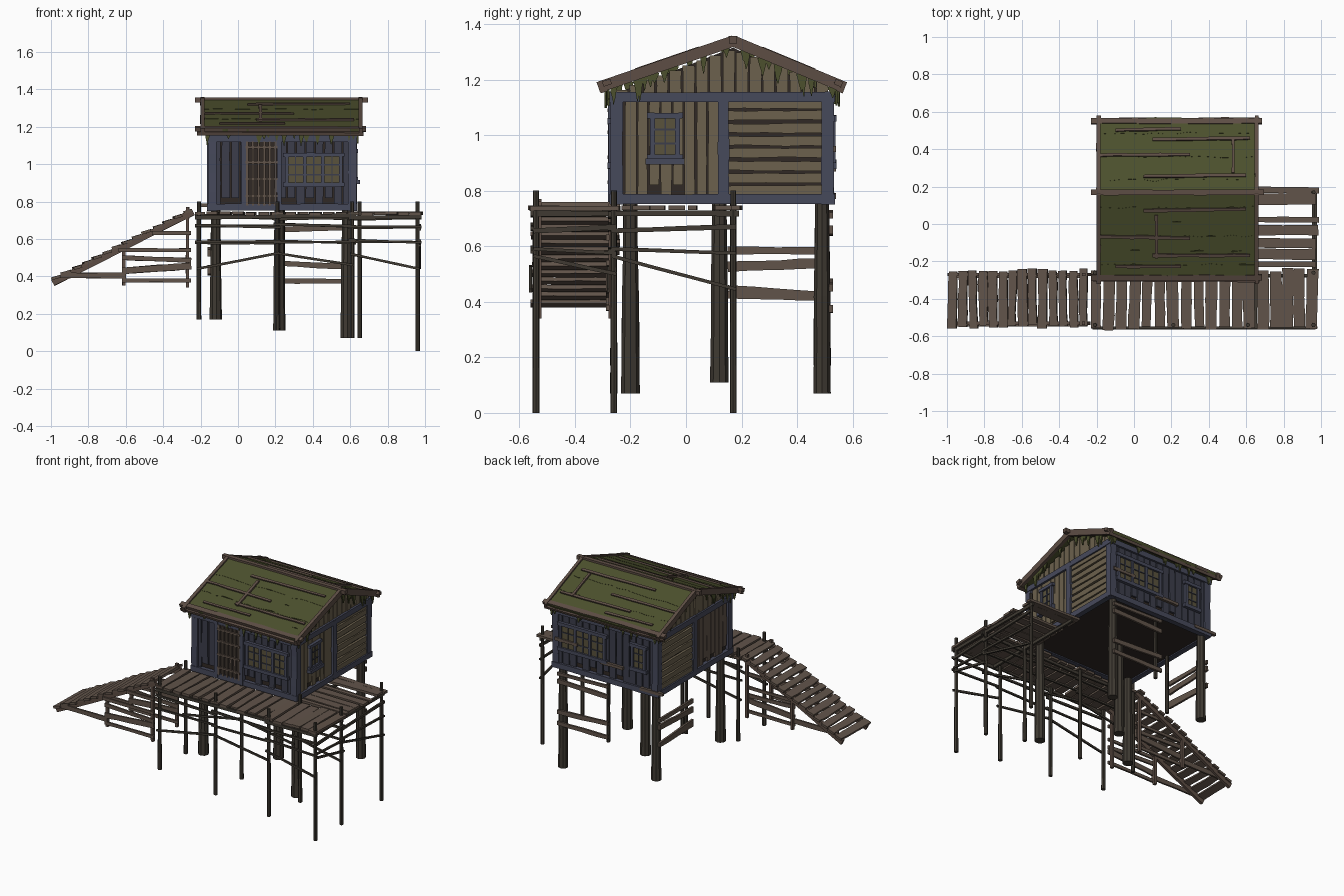
import bpy, bmesh, random, math
from mathutils import Vector as V

if "Cube" in bpy.data.objects:
    bpy.data.objects.remove(bpy.data.objects["Cube"])

random.seed(7)
R = random.uniform
COL = {"deck": (.12, .088, .068), "post": (.05, .042, .032), "blue": (.062, .067, .105),
       "slate": (.045, .048, .07), "tan": (.15, .12, .075), "moss": (.072, .08, .026),
       "dark": (.03, .022, .018), "trim": (.11, .075, .058), "glass": (.1, .085, .045)}
MATS = {}
for k, c in COL.items():
    MATS[k] = bpy.data.materials.new(k)
    MATS[k].diffuse_color = (*c, 1)
parts = {}


def get(part, mat):
    return parts.setdefault(part, (bmesh.new(), mat))[0]


def loft(bm, rings):
    k = len(rings[0])
    vs = [[bm.verts.new(p) for p in r] for r in rings]
    for r0, r1 in zip(vs, vs[1:]):
        for i in range(k):
            bm.faces.new((r0[i], r0[(i + 1) % k], r1[(i + 1) % k], r1[i]))
    bm.faces.new(vs[0][::-1])
    bm.faces.new(vs[-1])


# board from a to b: width w across, thickness t along normal n, optional ragged segments
def beam(part, mat, a, b, w, t, n, seg=1, j=0, taper=1):
    a, b = V(a), V(b)
    d = (b - a).normalized()
    s = d.cross(V(n)).normalized()
    n = s.cross(d)
    rings = []
    for i in range(seg + 1):
        f = i / seg
        c = a.lerp(b, f) + s * R(-j, j) * w * .4
        h = w / 2 * (1 + R(-j, j)) * (1 + (taper - 1) * f)
        rings.append([c - s * h - n * t / 2, c + s * h - n * t / 2, c + s * h + n * t / 2, c - s * h + n * t / 2])
    loft(get(part, mat), rings)


# round log standing between z0 and z1 with tapering, slightly uneven radius
def log(part, x, y, z0, z1, r0, r1, sides=8):
    rings = []
    for i in range(5):
        f = i / 4
        r = (r0 + (r1 - r0) * f) * R(.95, 1.05)
        rings.append([(x + r * math.cos(2 * math.pi * k / sides), y + r * math.sin(2 * math.pi * k / sides),
                       z0 + (z1 - z0) * f) for k in range(sides)])
    loft(get(part, "post"), rings)


# house core: dark floor, walls and gable prism
X0, X1, Y0, Y1, ZB, ZT = -.14, .61, -.25, .51, .76, 1.15
RY, RZ = .17, 1.325
core = [(Y0, ZB), (Y1, ZB), (Y1, ZT), (RY, RZ - .01), (Y0, ZT)]
loft(get("house_core", "dark"), [[(x, y, z) for y, z in core] for x in (X0, X1)])

NORM = {"front": V((0, -1, 0)), "back": V((0, 1, 0)), "right": V((1, 0, 0)), "left": V((-1, 0, 0))}


def P(side, u, z, o=0):
    base = {"front": (u, Y0, z), "back": (u, Y1, z), "right": (X1, u, z), "left": (X0, u, z)}[side]
    return V(base) + NORM[side] * o


def board(part, mat, side, u0, z0, u1, z1, w, t=.012, o=.006, seg=1, j=0):
    beam(part, mat, P(side, u0, z0, o), P(side, u1, z1, o), w, t, NORM[side], seg, j)


def planks(part, mat, side, u0, u1, n, z0=ZB, z1=ZT):
    st = (u1 - u0) / n
    for i in range(n):
        u = u0 + (i + .5) * st
        board(part, mat, side, u, z0 + random.choice((0, 0, .02, .06)), u, z1 - R(0, .01), st * R(.8, .97),
              R(.01, .016), seg=3, j=.06)


def window(side, u0, u1, z0, z1, panes):
    nm, zc = side + "_window", (z0 + z1) / 2
    board(nm + "_glass", "glass", side, u0, zc, u1, zc, z1 - z0, .01, .014)
    for z in (z0, z1):
        board(nm + "_frame", "blue", side, u0 - .02, z, u1 + .02, z, .022, .024, .02, 2, .1)
    for i in range(panes + 1):
        u = u0 + (u1 - u0) * i / panes
        board(nm + "_frame", "blue", side, u, z0, u, z1, .018, .02, .019)
        if i < panes:
            m = u + (u1 - u0) / panes / 2
            board(nm + "_bars", "slate", side, m, z0, m, z1, .006, .012, .018)
    for f in (1 / 3, 2 / 3):
        z = z0 + (z1 - z0) * f
        board(nm + "_bars", "slate", side, u0, z, u1, z, .006, .012, .018)


# wall cladding
for s in ("front", "back"):
    planks(s + "_wall_planks", "slate", s, X0, X1, 15)
for s in ("right", "left"):
    planks(s + "_wall_planks", "tan" if s == "right" else "deck", s, Y0 + .03, .12, 8)
    for i in range(8):
        z = .8 + i * .045
        board(s + "_wall_siding", "tan", s, .14, z, .51, z + R(-.004, .004), .034, .016, .008, 5, .1)
    # gable planks follow the roof slope
    for i in range(16):
        y = Y0 + .02 + i * .048
        top = RZ - .015 - abs(y - RY) * .37
        board(s + "_gable_planks", random.choice(("tan", "tan")), s, y, 1.14, y, top, .042, R(.01, .018), seg=2, j=.06)
    # mid post
    board("wall_frame", "blue", s, .135, ZB, .135, ZT, .04, .03, .012, 4, .1)

# windows, door
window("front", .26, .55, .89, 1.05, 3)
window("back", .24, .57, .89, 1.06, 3)
window("back", -.06, .03, .9, 1.06, 1)
window("right", -.12, -.03, .92, 1.07, 1)
board("window_sill", "blue", "right", -.145, .905, -.005, .905, .022, .04, .022)
board("door_panel", "dark", "front", .125, .78, .125, 1.12, .17, .012, .014)
for i in range(6):
    u = .05 + i * .03
    board("door_slats", "deck", "front", u, .78, u, 1.12, .013, .014, .022, 3, .1)
for z in (.83, .92, 1.01, 1.09):
    board("door_slats", "deck", "front", .04, z, .21, z, .012, .012, .026)
for u in (.03, .22):
    board("door_jambs", "blue", "front", u, ZB, u, ZT, .025, .03, .016, 3, .08)

# corner posts and horizontal frame
for x in (X0 + .002, X1):
    for y in (Y0, Y1):
        beam("wall_frame", "blue", (x, y, .75), (x, y, 1.155), .045, .045, (1, 0, 0), 4, .06)
for z in (.77, 1.137):
    for s in ("front", "back"):
        board("wall_frame", "blue", s, X0 - .025, z, X1 + .025, z, .036, .036, .008, 6, .05)
    for s in ("left", "right"):
        board("wall_frame", "blue", s, Y0 - .02, z, Y1 + .025, z, .036, .036, .008, 6, .05)
for x, z in ((.64, 1.05), (.3, .98), (.0, .88)):
    board("back_patches", "deck", "back", x - .2, z - .1, x - .03, z - .1, .02, .02, .02, 3, .1)

# roof: slab, ragged mossy courses, loose boards, trim, hanging moss
for tag, ye in (("front", -.29), ("back", .55)):
    ez = 1.172
    top, eave = V((0, RY, RZ + .005)), V((0, ye, ez))
    n = (eave - top).cross(V((1, 0, 0)))
    n = (n if n.z > 0 else -n).normalized()

    def S(x, f, o=0):
        return top.lerp(eave, f) + V((x, 0, 0)) + n * o
    beam(tag + "_roof_slab", "moss", S(.23, 0), S(.23, 1), .84, .02, n)
    for i in range(6):
        f = .09 + i * .165
        beam(tag + "_roof_courses", "moss", S(-.185, f, .012), S(.645, f, .012), .085, .012 + .003 * (i % 2), n, 14, .14)
    for x0, x1, f in ((.05, .6, .2), (-.18, .3, .5), (.1, .62, .72), (-.1, .25, .85)):
        beam(tag + "_roof_boards", "trim", S(x0, f, .022), S(x1, f + R(-.02, .02), .022), .016, .012, n, 6, .2)
    beam(tag + "_roof_boards", "trim", S(.12 if tag == "front" else .53, .25, .024),
         S(.12 if tag == "front" else .53, .75, .024), .016, .012, n, 3, .15)
    for x in (-.19, .655):
        beam("barge_boards", "trim", S(x, -.01, .008), S(x, 1.05, .008), .022, .04, n, 5, .12)
    beam("eave_boards", "trim", S(-.23, .98, .016), S(.685, .98, .014), .03, .02, n, 9, .12)
    beam("eave_boards", "trim", S(-.22, 1.01, -.004), S(.67, 1.02, -.006), .024, .018, n, 9, .15)
    for i in range(15):
        p = S(R(-.18, .64), R(.97, 1.01), -.008)
        beam(tag + "_eave_moss", "moss", p, p - V((0, 0, R(.025, .07))), R(.018, .04), .007, (0, 1, 0), 3, .1, .1)
    for x in (-.165, .64):
        for i in range(9):
            p = S(x, R(.05, .97), -.008)
            beam("gable_moss", "moss", p, p - V((0, 0, R(.03, .085))), R(.02, .04), .007, (1, 0, 0), 3, .1, .1)
beam("ridge_beam", "trim", (-.23, RY, 1.343), (.695, RY, 1.343), .03, .026, (0, 0, 1), 8, .1)

# stilts under the house
for x, y, z in ((-.12, -.2, .17), (-.12, .49, .17), (.22, .12, .11), (.58, -.2, .07), (.58, .49, .07)):
    log("stilts", x, y, z, .77, .033, .026, 9)
log("brace_posts", .24, .49, .33, .76, .012, .011)
log("brace_posts", -.12, .17, .36, .76, .012, .011)
for za, zb, w in ((.65, .66, .03), (.72, .71, .02), (.47, .45, .03), (.375, .375, .026)):
    beam("back_brace_planks", "deck", (.22, .522, za), (.6, .522, zb), w, .014, (0, 1, 0), 4, .1)
for za, zb, w in ((.585, .585, .026), (.525, .54, .036), (.425, .42, .03), (.45, .425, .02)):
    beam("left_brace_planks", "deck", (-.155, .15, za), (-.155, .51, zb), w, .014, (1, 0, 0), 4, .1)

# walkway posts and rails
GX = ((-.21, .17), (.21, .11), (.61, .07), (.96, 0))
for y in (-.54, -.26):
    for x, z in GX:
        log("walkway_posts", .65 if (x == .61 and y == -.26) else x, y, z, .8, .013, .011, 7)
    for z, w in ((.718, .02), (.67, .014), (.585, .012)):
        for (xa, _), (xb, _) in zip(GX, GX[1:]):
            beam("walkway_rails", "post", (xa - .02, y - .014, z + R(-.012, .012)),
                 (xb + .02, y - .014, z + R(-.012, .012)), w, .012, (0, 1, 0), 3, .1)
    for xa, za, xb, zb in ((-.22, .44, .22, .525), (.2, .525, .62, .46), (.6, .52, .97, .44)):
        beam("walkway_braces", "post", (xa, y - .02, za), (xb, y - .02, zb), .013, .01, (0, 1, 0), 3, .1)
log("walkway_posts", .96, .17, 0, .8, .013, .011, 7)
for x in (.65, .96):
    beam("walkway_rails", "post", (x, -.56, .718), (x, .19, .718), .02, .014, (1, 0, 0), 3, .05)
for ya, yb in ((-.55, -.25), (-.27, .18)):
    for za, zb, w in ((.655, .67, .018), (.59, .575, .013), (.565, .445 if yb > 0 else .5, .013)):
        beam("walkway_rails", "post", (.972, ya, za), (.972, yb, zb), w, .012, (1, 0, 0), 3, .1)

# walkway planks
for i in range(18):
    x = -.2 + i * .068
    beam("front_walkway_planks", "deck", (x + R(-.008, .008), -.56 + R(-.01, .015), .736 + R(-.003, .003)),
         (x + R(-.008, .008), -.245 + R(-.02, .01), .736), R(.05, .063), .016, (0, 0, 1), 4, .07)
for y, w in ((.185, .034), (.13, .06), (.025, .03), (-.035, .055), (-.1, .05), (-.16, .06), (-.215, .03)):
    beam("side_walkway_planks", "deck", (.6, y, .738), (.98 + R(-.02, .012), y + R(-.008, .008), .738),
         w, .016, (0, 0, 1), 4, .07)

# staircase: stringers, treads, posts and side braces
A, B = V((-.99, 0, .365)), V((-.24, 0, .745))
for y in (-.53, -.27):
    o = V((0, y, 0))
    beam("stair_stringers", "trim", A + o, B + o, .035, .018, (0, 1, 0), 6, .08)
    for x, z0, z1 in ((-.61, .35, .55), (-.27, .34, .77)):
        beam("stair_posts", "trim", (x, y, z0), (x, y, z1), .018, .018, (0, 1, 0), 3, .06)
    for xa, za, xb, zb, w in ((-.95, .405, -.6, .405, .03), (-.62, .378, -.25, .378, .02), (-.62, .43, -.25, .455, .035),
                              (-.62, .5, -.25, .485, .025), (-.64, .54, -.25, .54, .02), (-.46, .632, -.25, .632, .02)):
        beam("stair_side_braces", "deck", (xa, y - .012, za), (xb, y - .012, zb), w, .012, (0, 1, 0), 4, .1)
for i in range(14):
    p = A.lerp(B, (i + .4) / 14) + V((0, 0, .018))
    beam("stair_treads", "deck", p + V((R(-.006, .006), -.55 + R(-.01, .01), 0)),
         p + V((R(-.006, .006), -.245 + R(-.01, .01), 0)), R(.042, .052), .015, (-.3, 0, 1), 4, .12)

# turn every collected part into an object
for name, (bm, mat) in parts.items():
    bmesh.ops.recalc_face_normals(bm, faces=bm.faces)
    me = bpy.data.meshes.new(name)
    bm.to_mesh(me)
    bm.free()
    me.materials.append(MATS[mat])
    bpy.context.collection.objects.link(bpy.data.objects.new(name, me))

for m in bpy.data.materials:
    if m.users and not m.is_grease_pencil:
        m.use_nodes = True
        m.node_tree.nodes["Principled BSDF"].inputs["Base Color"].default_value = m.diffuse_color
